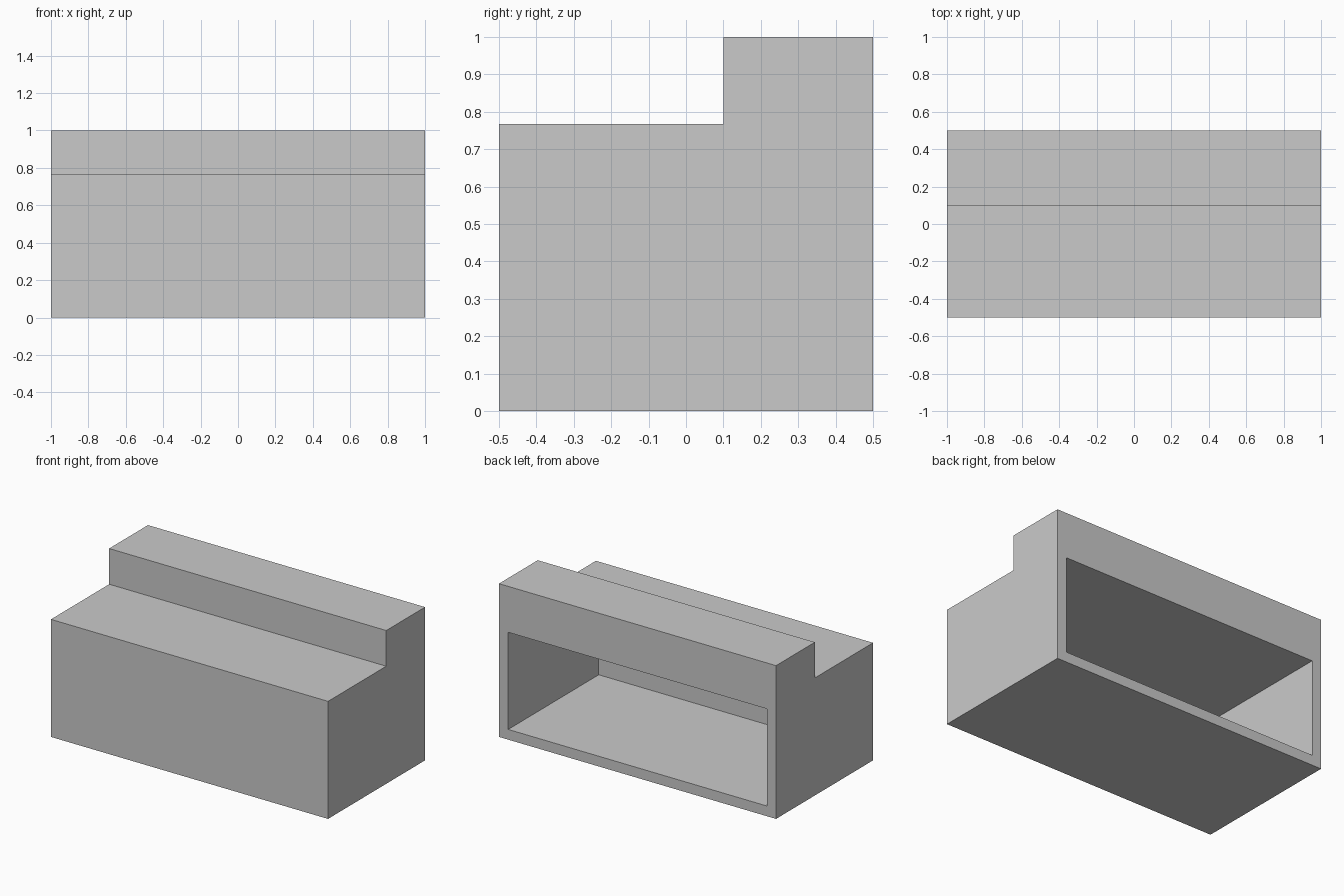
import bpy
import bmesh

cube = bpy.data.objects.get("Cube")
if cube:
    bpy.data.objects.remove(cube, do_unlink=True)

# One plain grey for the whole counter
grey = bpy.data.materials.new("plain grey")
grey.use_nodes = True
colour = (0.59, 0.59, 0.59, 1)
grey.diffuse_color = colour
grey.node_tree.nodes["Principled BSDF"].inputs["Base Color"].default_value = colour

WALL = 1 / 15
TOP = 0.767      # height of the low worktop
STEP = 0.1       # where the raised ledge starts

# Stepped side profile (y, z), swept along x
profile = [(-0.5, 0), (0.5, 0), (0.5, 1), (STEP, 1), (STEP, TOP), (-0.5, TOP)]
bm = bmesh.new()
side = bm.faces.new([bm.verts.new((-1, y, z)) for y, z in profile])
swept = bmesh.ops.extrude_face_region(bm, geom=[side])["geom"]
bmesh.ops.translate(bm, vec=(2, 0, 0),
                    verts=[v for v in swept if isinstance(v, bmesh.types.BMVert)])
bmesh.ops.recalc_face_normals(bm, faces=bm.faces)

# Opening framed in the back face
back = max(bm.faces, key=lambda f: f.calc_center_median().y)
bmesh.ops.inset_region(bm, faces=[back], thickness=WALL, use_even_offset=True)
for v in back.verts:
    if v.co.z > 0.5:
        v.co.z = TOP - WALL

# Storage hollow pushed in towards the front wall
hollow = bmesh.ops.extrude_discrete_faces(bm, faces=[back])["faces"][0]
bmesh.ops.translate(bm, vec=(0, WALL - 1, 0), verts=hollow.verts)
bmesh.ops.recalc_face_normals(bm, faces=bm.faces)

mesh = bpy.data.meshes.new("counter_body")
bm.to_mesh(mesh)
bm.free()
mesh.materials.append(grey)
counter = bpy.data.objects.new("counter_body", mesh)
bpy.context.collection.objects.link(counter)
